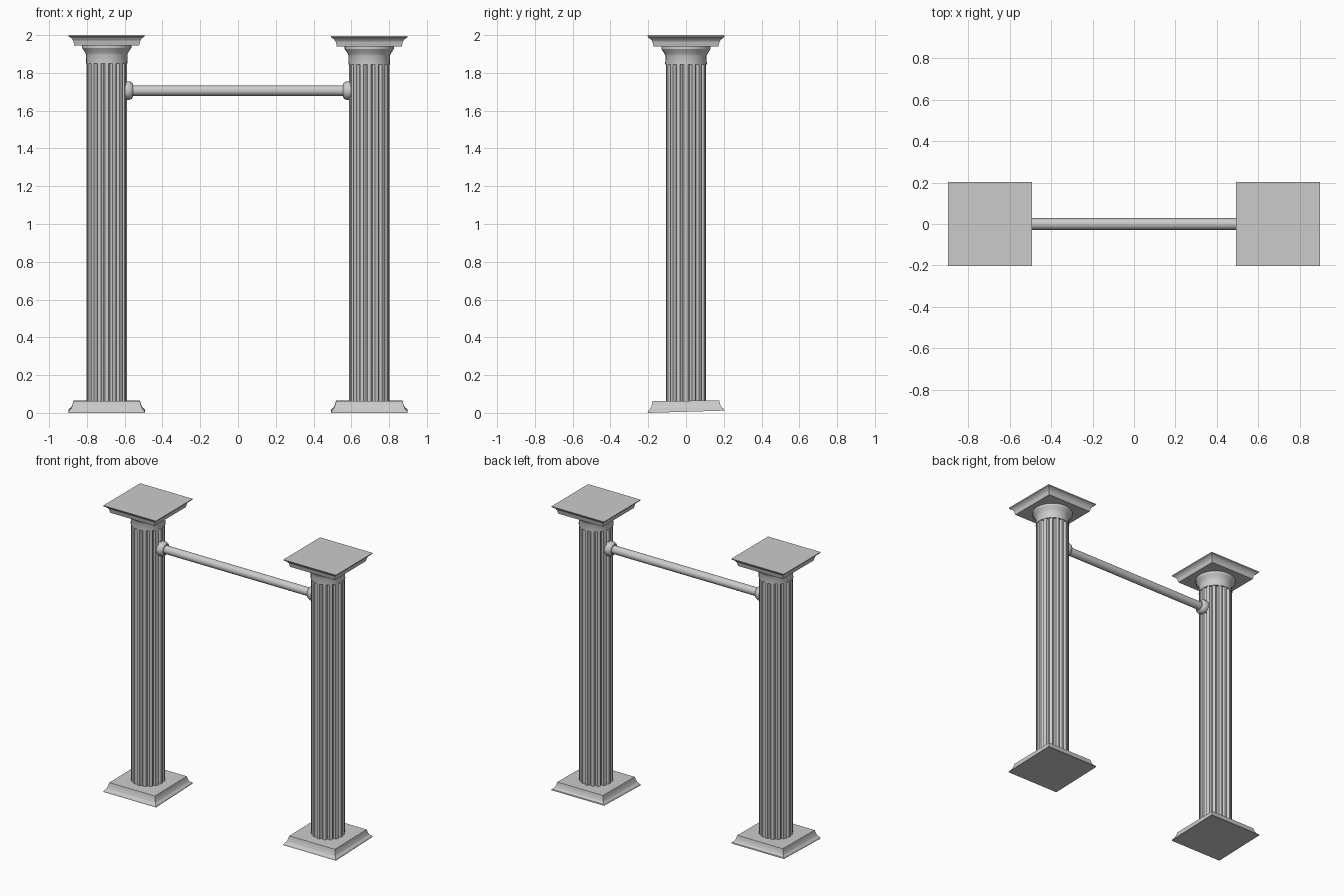
import bpy, bmesh, math

if "Cube" in bpy.data.objects:
    bpy.data.objects.remove(bpy.data.objects["Cube"])

COL_X = 0.695


def make(name, rings, loc=(0, 0, 0), rot=(0, 0, 0), smooth=False):
    """Skin a stack of equal-length vertex rings and cap both ends."""
    bm = bmesh.new()
    vs = [[bm.verts.new(p) for p in ring] for ring in rings]
    n = len(vs[0])
    for a, b in zip(vs, vs[1:]):
        for i in range(n):
            j = (i + 1) % n
            bm.faces.new((a[i], a[j], b[j], b[i]))
    bm.faces.new(vs[0][::-1])
    bm.faces.new(vs[-1])
    bmesh.ops.recalc_face_normals(bm, faces=bm.faces)
    me = bpy.data.meshes.new(name)
    bm.to_mesh(me)
    bm.free()
    ob = bpy.data.objects.new(name, me)
    ob.location, ob.rotation_euler = loc, rot
    bpy.context.collection.objects.link(ob)
    if smooth:
        bpy.ops.object.select_all(action='DESELECT')
        ob.select_set(True)
        bpy.context.view_layer.objects.active = ob
        bpy.ops.object.shade_smooth_by_angle(angle=math.radians(30))
    return ob


def circle(r, z, n=24):
    return [(r * math.cos(2 * math.pi * i / n), r * math.sin(2 * math.pi * i / n), z)
            for i in range(n)]


def square(h, z, tilt=0.0):
    return [(x * h, y * h, z + tilt * (y + 1) / 2)
            for x, y in ((-1, -1), (1, -1), (1, 1), (-1, 1))]


def fluted(z, flutes=16, r=0.107, depth=0.014):
    # each flute: flat ridge followed by a rounded groove
    pts = []
    for k in range(flutes):
        for f, d in ((-0.24, 0), (0.24, 0), (0.36, 0.75), (0.5, 1), (0.64, 0.75)):
            a = 2 * math.pi * (k + f) / flutes
            pts.append(((r - d * depth) * math.cos(a), (r - d * depth) * math.sin(a), z))
    return pts


for side, sx in (("left", -1), ("right", 1)):
    x = sx * COL_X
    drop = 0.006 if sx > 0 else 0.0

    # square plinth, its underside slightly tilted
    make(side + "_base", [square(0.203, 0.0, 0.012), square(0.201, 0.008, 0.012),
                          square(0.188, 0.024, 0.006), square(0.181, 0.042, 0.004),
                          square(0.176, 0.062, 0.004)], (x, 0, 0))

    # fluted shaft
    make(side + "_shaft", [fluted(0.055), fluted(1.86)], (x, 0, 0))

    # round flared capital
    make(side + "_capital", [circle(r, z) for r, z in (
        (0.110, 1.850), (0.109, 1.895), (0.113, 1.906), (0.122, 1.920),
        (0.130, 1.932), (0.130, 1.952))], (x, 0, -drop), smooth=True)

    # square top slab with flared lip
    make(side + "_top_slab", [square(h, z) for h, z in (
        (0.172, 1.946), (0.178, 1.972), (0.187, 1.984),
        (0.201, 1.993), (0.203, 2.0))], (x, 0, -drop))

    # collar holding the bar, axis pointing inward
    make(side + "_collar", [circle(r, z, 20) for r, z in (
        (0.046, 0.09), (0.049, 0.103), (0.049, 0.120),
        (0.044, 0.132), (0.034, 0.140))],
        (x, 0, 1.706), (0, -sx * math.pi / 2, 0), smooth=True)

# horizontal bar
make("crossbar", [circle(0.028, -0.6, 16), circle(0.028, 0.6, 16)],
     (0, 0, 1.706), (0, math.pi / 2, 0), smooth=True)
